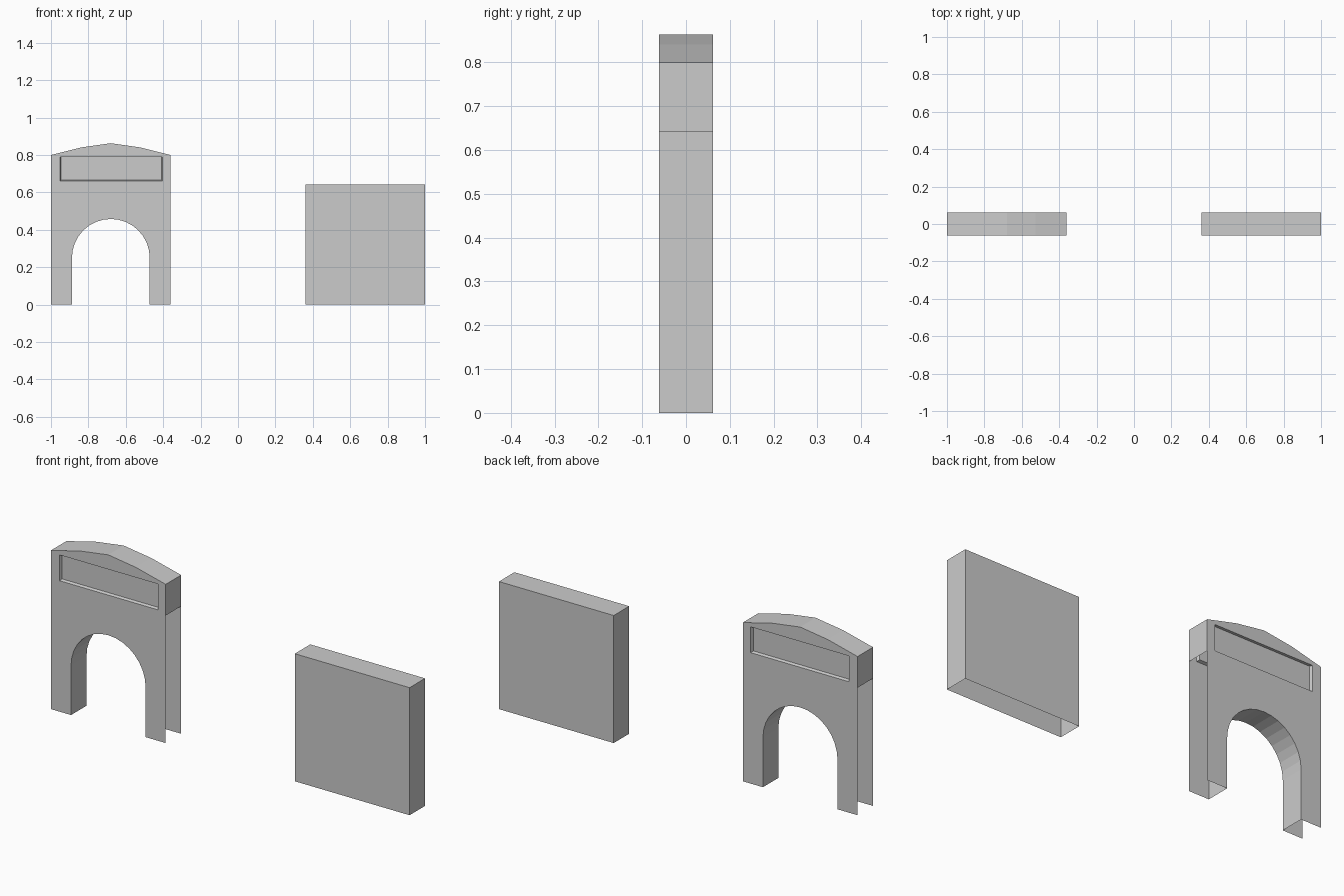
import bpy, bmesh, math

if "Cube" in bpy.data.objects:
    bpy.data.objects.remove(bpy.data.objects["Cube"])

D = 0.0615           # half thickness of both walls
X0, X1 = -1.0, -0.36
CX = (X0 + X1) / 2


def make_object(name, faces):
    """Build a mesh from polygons given as point lists, welding shared corners."""
    bm = bmesh.new()
    for pts in faces:
        bm.faces.new([bm.verts.new(p) for p in pts])
    bmesh.ops.remove_doubles(bm, verts=bm.verts, dist=1e-5)
    bmesh.ops.recalc_face_normals(bm, faces=bm.faces)
    me = bpy.data.meshes.new(name)
    bm.to_mesh(me)
    bm.free()
    ob = bpy.data.objects.new(name, me)
    bpy.context.collection.objects.link(ob)
    return ob


def strip(path):
    """Quads spanning the wall thickness along an x-z path."""
    return [[(a[0], -D, a[1]), (b[0], -D, b[1]), (b[0], D, b[1]), (a[0], D, a[1])]
            for a, b in zip(path, path[1:])]


# Arched opening with straight jambs
R, SPRING, N = 0.208, 0.25, 16
arch = [(CX - R, 0)]
arch += [(CX - R * math.cos(math.pi * i / N), SPRING + R * math.sin(math.pi * i / N))
         for i in range(N + 1)]
arch += [(CX + R, 0)]

# Low segmented crown and the short end walls above the neighbouring wall height
crown = [(X0, 0.80), (-0.834, 0.841), (CX, 0.863), (-0.526, 0.841), (X1, 0.80)]
H = 0.643

# Sunken sign panel
PL, PR, PB, PT = -0.952, -0.404, 0.66, 0.79
DEPTH, TAPER = 0.014, 0.005
rim = [(PL, PB), (PR, PB), (PR, PT), (PL, PT)]
floor = [(PL + TAPER, PB + TAPER), (PR - TAPER, PB + TAPER), (PR - TAPER, PT), (PL + TAPER, PT)]

faces = strip(arch) + strip(crown)
faces += strip([(X0, H), (X0, 0.80)]) + strip([(X1, H), (X1, 0.80)])
for s in (-1, 1):
    def flat(pts, y=D):
        return [(x, s * y, z) for x, z in pts]
    # Face around the opening, panel borders and gable
    faces.append(flat([(X0, 0)] + arch + [(X1, 0), (X1, H), (X1, PB), (PR, PB),
                                          (PL, PB), (X0, PB), (X0, H)]))
    faces.append(flat([(X0, PB), (PL, PB), (PL, PT), (X0, PT)]))
    faces.append(flat([(PR, PB), (X1, PB), (X1, PT), (PR, PT)]))
    faces.append(flat([(X0, PT), (PL, PT), (PR, PT), (X1, PT)] + crown[::-1]))
    # Recess sides and floor
    outer, inner = flat(rim), flat(floor, D - DEPTH)
    for i in range(4):
        j = (i + 1) % 4
        faces.append([outer[i], outer[j], inner[j], inner[i]])
    faces.append(inner)
make_object("arched_gateway", faces)

# Plain wall section, open underneath
WL, WR = 0.36, 1.0
faces = strip([(WL, 0), (WL, H), (WR, H), (WR, 0)])
for y in (-D, D):
    faces.append([(WL, y, 0), (WR, y, 0), (WR, y, H), (WL, y, H)])
make_object("plain_wall", faces)
